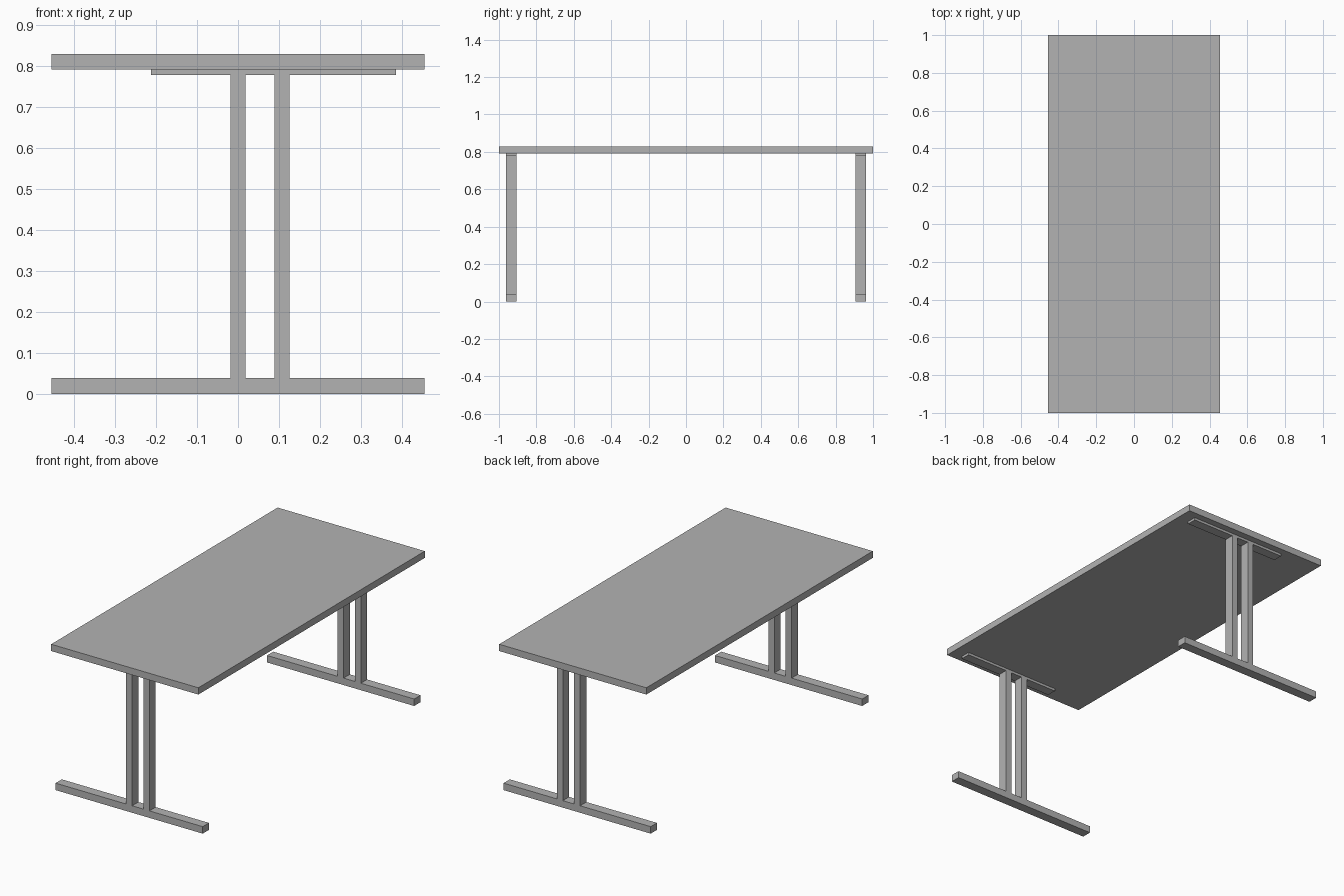
import bpy
from mathutils import Vector

cube = bpy.data.objects.get("Cube")
if cube:
    bpy.data.objects.remove(cube, do_unlink=True)

# Single grey finish
grey = bpy.data.materials.new("plain grey")
grey.use_nodes = True
colour = (0.45, 0.45, 0.45, 1)
grey.diffuse_color = colour
grey.node_tree.nodes["Principled BSDF"].inputs["Base Color"].default_value = colour


def box(name, low, high):
    """Flat-sided box spanning two opposite corners."""
    low, high = Vector(low), Vector(high)
    bpy.ops.mesh.primitive_cube_add(size=1, location=(low + high) / 2)
    obj = bpy.context.object
    obj.name = name
    obj.scale = high - low
    bpy.ops.object.transform_apply(location=False, rotation=False, scale=True)
    obj.data.materials.append(grey)
    return obj


HALF_WIDTH = 0.455
FOOT_TOP, PLATE_BOTTOM, TOP_BOTTOM, TOP_HEIGHT = 0.039, 0.778, 0.792, 0.83
BAR = 0.0275  # half depth of the leg frame bars

# Table top
box("table_top", (-HALF_WIDTH, -1, TOP_BOTTOM), (HALF_WIDTH, 1, TOP_HEIGHT))

# Leg frames: foot, twin offset posts and mounting plate at each end
for end, y in (("front", -0.934), ("back", 0.934)):
    near, far = y - BAR, y + BAR
    box(end + "_foot", (-HALF_WIDTH, near, 0), (HALF_WIDTH, far, FOOT_TOP))
    for side, x in (("right", 0), ("left", 0.107)):
        box(f"{end}_{side}_post", (x - 0.0185, near, FOOT_TOP),
            (x + 0.0185, far, PLATE_BOTTOM))
    box(end + "_mounting_plate", (-0.212, near, PLATE_BOTTOM),
        (0.386, far, TOP_BOTTOM))
